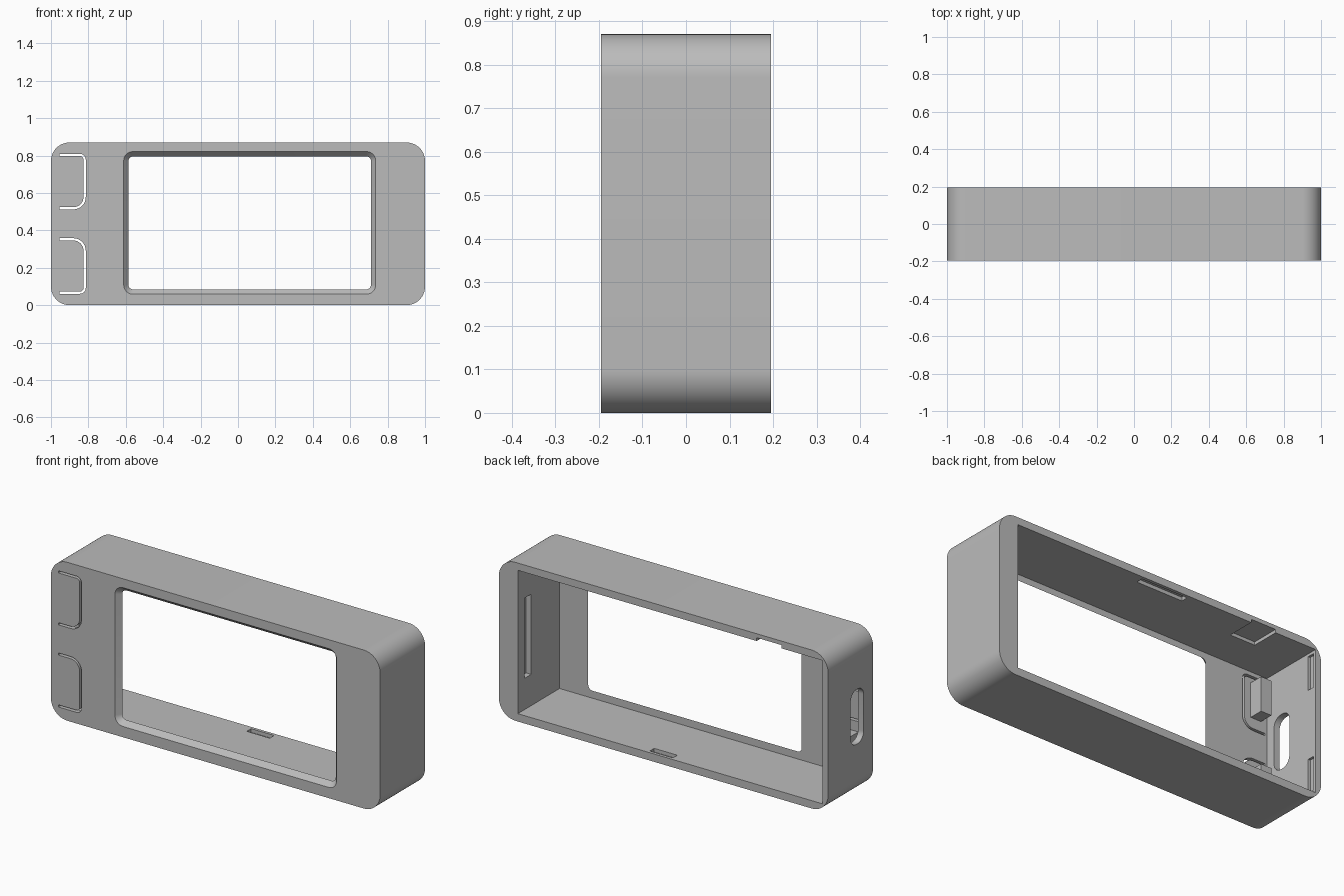
import bpy, bmesh, math
from mathutils import Vector

old = bpy.data.objects.get("Cube")
if old:
    bpy.data.objects.remove(old, do_unlink=True)

grey = bpy.data.materials.new("plain_grey")
grey.use_nodes = True
grey.diffuse_color = (0.5, 0.5, 0.5, 1)
grey.node_tree.nodes["Principled BSDF"].inputs["Base Color"].default_value = (0.5, 0.5, 0.5, 1)

WIDTH, DEPTH, HEIGHT = 2.0, 0.39, 0.87
FRONT, BACK = -DEPTH / 2, DEPTH / 2
INNER_FRONT = FRONT + 0.028
FLOOR, CEILING = 0.043, 0.83
INNER_NEG, INNER_POS = -0.966, 0.885


def rounded_rect(a0, a1, b0, b1, r, steps=10):
    """Outline of a rounded rectangle."""
    pts = []
    corners = [(a1 - r, b1 - r), (a0 + r, b1 - r), (a0 + r, b0 + r), (a1 - r, b0 + r)]
    for q, (ca, cb) in enumerate(corners):
        for i in range(steps + 1):
            t = math.pi / 2 * (q + i / steps)
            pts.append((ca + r * math.cos(t), cb + r * math.sin(t)))
    return pts


def loft(name, near, far, d0, d1, axis="Y"):
    """Solid between two matching outlines, along the given axis."""
    def place(p, d):
        return (p[0], d, p[1]) if axis == "Y" else (d, p[0], p[1])
    bm = bmesh.new()
    a = [bm.verts.new(place(p, d0)) for p in near]
    b = [bm.verts.new(place(p, d1)) for p in far]
    n = len(a)
    bm.faces.new(a)
    bm.faces.new(b[::-1])
    for i in range(n):
        j = (i + 1) % n
        bm.faces.new((a[j], a[i], b[i], b[j]))
    bmesh.ops.recalc_face_normals(bm, faces=bm.faces)
    mesh = bpy.data.meshes.new(name)
    bm.to_mesh(mesh)
    bm.free()
    mesh.materials.append(grey)
    obj = bpy.data.objects.new(name, mesh)
    bpy.context.collection.objects.link(obj)
    return obj


def box(name, x0, x1, y0, y1, z0, z1):
    outline = [(x0, z0), (x1, z0), (x1, z1), (x0, z1)]
    return loft(name, outline, outline, y0, y1)


def apply_boolean(target, tool, operation="DIFFERENCE"):
    tool.hide_render = True
    mod = target.modifiers.new("shape", "BOOLEAN")
    mod.operation = operation
    mod.solver = "EXACT"
    mod.object = tool
    bpy.ops.object.select_all(action="DESELECT")
    bpy.context.view_layer.objects.active = target
    target.select_set(True)
    bpy.ops.object.modifier_apply(modifier=mod.name)
    bpy.data.objects.remove(tool, do_unlink=True)


def button_outline(flip):
    """Thin ribbon with rounded corners around a spring button."""
    left, right, top, bottom, half = -0.955, -0.82, 0.803, 0.518, 0.006
    path = [Vector((left, top))]
    for r, cz, start in ((0.025, top - 0.025, 90), (0.06, bottom + 0.06, 0)):
        for i in range(9):
            t = math.radians(start - 90 * i / 8)
            path.append(Vector((right - r + r * math.cos(t), cz + r * math.sin(t))))
    path.append(Vector((left, bottom)))
    outer, inner = [], []
    for i, p in enumerate(path):
        d = (path[min(i + 1, len(path) - 1)] - path[max(i - 1, 0)]).normalized()
        side = Vector((-d.y, d.x)) * half
        outer.append(p + side)
        inner.append(p - side)
    ring = outer + inner[::-1]
    return [(p.x, HEIGHT - p.y if flip else p.y) for p in ring]


# Shell, hollowed from the back
outline = rounded_rect(-WIDTH / 2, WIDTH / 2, 0, HEIGHT, 0.1, 16)
case = loft("case_shell", outline, outline, FRONT, BACK)
apply_boolean(case, box("cavity", INNER_NEG, INNER_POS, INNER_FRONT, BACK + 0.1, FLOOR, CEILING))

# Chamfered front window
apply_boolean(case, loft("window", rounded_rect(-0.612, 0.737, 0.058, 0.822, 0.05),
                         rounded_rect(-0.585, 0.71, 0.085, 0.795, 0.025),
                         FRONT - 0.001, INNER_FRONT + 0.001))

# Side port
port = rounded_rect(-0.113, 0.0, 0.285, 0.585, 0.05)
apply_boolean(case, loft("side_port", port, port, -1.1, INNER_NEG + 0.01, "X"))

# Lid catch recesses in the walls, and the notch in the back rim
recesses = [
    (INNER_POS - 0.01, INNER_POS + 0.03, 0.08, 0.137, 0.215, 0.655),
    (-0.045, 0.095, 0.14, 0.178, FLOOR - 0.02, FLOOR + 0.01),
    (-0.18, 0.10, 0.14, 0.178, CEILING - 0.01, CEILING + 0.02),
    (INNER_NEG - 0.013, INNER_NEG + 0.01, 0.14, 0.178, 0.63, 0.815),
    (INNER_NEG - 0.013, INNER_NEG + 0.01, 0.14, 0.178, 0.065, 0.25),
    (-0.717, -0.566, 0.04, BACK + 0.1, CEILING - 0.01, CEILING + 0.018),
]
for dims in recesses:
    apply_boolean(case, box("recess", *dims))

# Spring buttons: U-shaped slots with a post behind each
for flip in (False, True):
    slot = button_outline(flip)
    apply_boolean(case, loft("button_slot", slot, slot, FRONT - 0.05, INNER_FRONT + 0.05))
    z0, z1 = (0.10, 0.29) if flip else (0.58, 0.77)
    apply_boolean(case, box("button_post", -0.93, -0.866, INNER_FRONT - 0.01, -0.09, z0, z1), "UNION")

bpy.ops.object.select_all(action="DESELECT")
case.select_set(True)
bpy.context.view_layer.objects.active = case
bpy.ops.object.shade_smooth_by_angle(angle=math.radians(30))
